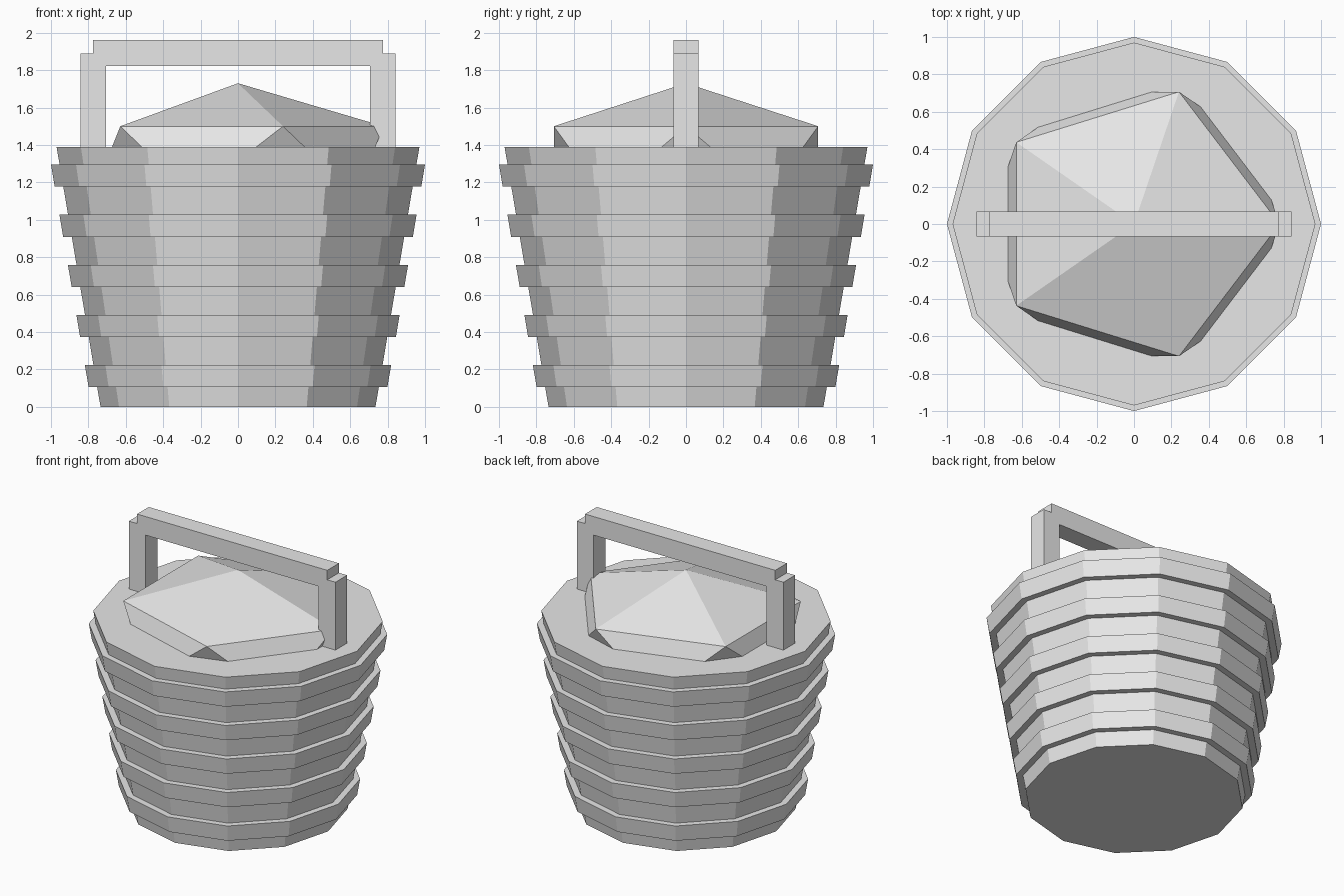
import bpy, bmesh, math
from mathutils import Matrix

default = bpy.data.objects.get("Cube")
if default:
    bpy.data.objects.remove(default, do_unlink=True)

grey = bpy.data.materials.new("light grey")
COLOUR = (0.8, 0.8, 0.8, 1)
grey.diffuse_color = COLOUR
grey.use_nodes = True
grey.node_tree.nodes["Principled BSDF"].inputs["Base Color"].default_value = COLOUR

SIDES = 12
HEIGHT = 1.39
R_BASE, R_TOP = 0.735, 0.97


def finish(name, bm):
    bmesh.ops.recalc_face_normals(bm, faces=bm.faces)
    mesh = bpy.data.meshes.new(name)
    bm.to_mesh(mesh)
    bm.free()
    mesh.materials.append(grey)
    obj = bpy.data.objects.new(name, mesh)
    bpy.context.collection.objects.link(obj)
    return obj


def wall_radius(z):
    return R_BASE + (R_TOP - R_BASE) * z / HEIGHT


def ring(name, profile):
    """Sweep a closed (radius, z) profile round the bucket's polygon."""
    bm = bmesh.new()
    loops = []
    for i in range(SIDES):
        a = math.tau * i / SIDES
        loops.append([bm.verts.new((r * math.cos(a), r * math.sin(a), z)) for r, z in profile])
    n = len(profile)
    for i in range(SIDES):
        p, q = loops[i], loops[(i + 1) % SIDES]
        for j in range(n):
            k = (j + 1) % n
            bm.faces.new((p[j], q[j], q[k], p[k]))
    return finish(name, bm)


def box(name, x0, x1, half_y, z0, z1):
    bm = bmesh.new()
    centre = Matrix.Translation(((x0 + x1) / 2, 0, (z0 + z1) / 2))
    size = Matrix.Diagonal((x1 - x0, 2 * half_y, z1 - z0, 1))
    bmesh.ops.create_cube(bm, size=1, matrix=centre @ size)
    return finish(name, bm)


# Tapered twelve-sided bucket, closed at both ends
bm = bmesh.new()
bottom = [bm.verts.new((R_BASE * math.cos(math.tau * i / SIDES),
                        R_BASE * math.sin(math.tau * i / SIDES), 0)) for i in range(SIDES)]
base = bm.faces.new(bottom)
top = bmesh.ops.extrude_face_region(bm, geom=[base])["geom"]
for v in (g for g in top if isinstance(g, bmesh.types.BMVert)):
    v.co *= R_TOP / R_BASE
    v.co.z = HEIGHT
if not base.is_valid or len(bm.faces) < SIDES + 2:
    bmesh.ops.holes_fill(bm, edges=bm.edges, sides=SIDES)
finish("bucket_body", bm)

# Five hoops that follow the slope of the wall
for i in range(5):
    z0 = 0.105 + 0.268 * i
    z1 = z0 + 0.118
    outer, inner = 0.046, -0.03
    ring(f"hoop_{i + 1}", [(wall_radius(z0) + outer, z0), (wall_radius(z1) + outer, z1),
                           (wall_radius(z1) + inner, z1), (wall_radius(z0) + inner, z0)])

# Faceted mound of contents, half sunk in the bucket
bm = bmesh.new()
bmesh.ops.create_icosphere(bm, subdivisions=1, radius=1)
bmesh.ops.scale(bm, vec=(0.87, 0.831, 0.416), verts=bm.verts)
bmesh.ops.translate(bm, vec=(0, 0, 1.314), verts=bm.verts)
finish("contents_mound", bm)

# Handle: two posts and a crossbar
box("handle_post_left", 0.705, 0.842, 0.068, 1.25, 1.89)
box("handle_post_right", -0.842, -0.705, 0.068, 1.25, 1.89)
box("handle_bar", -0.775, 0.775, 0.068, 1.823, 1.96)
